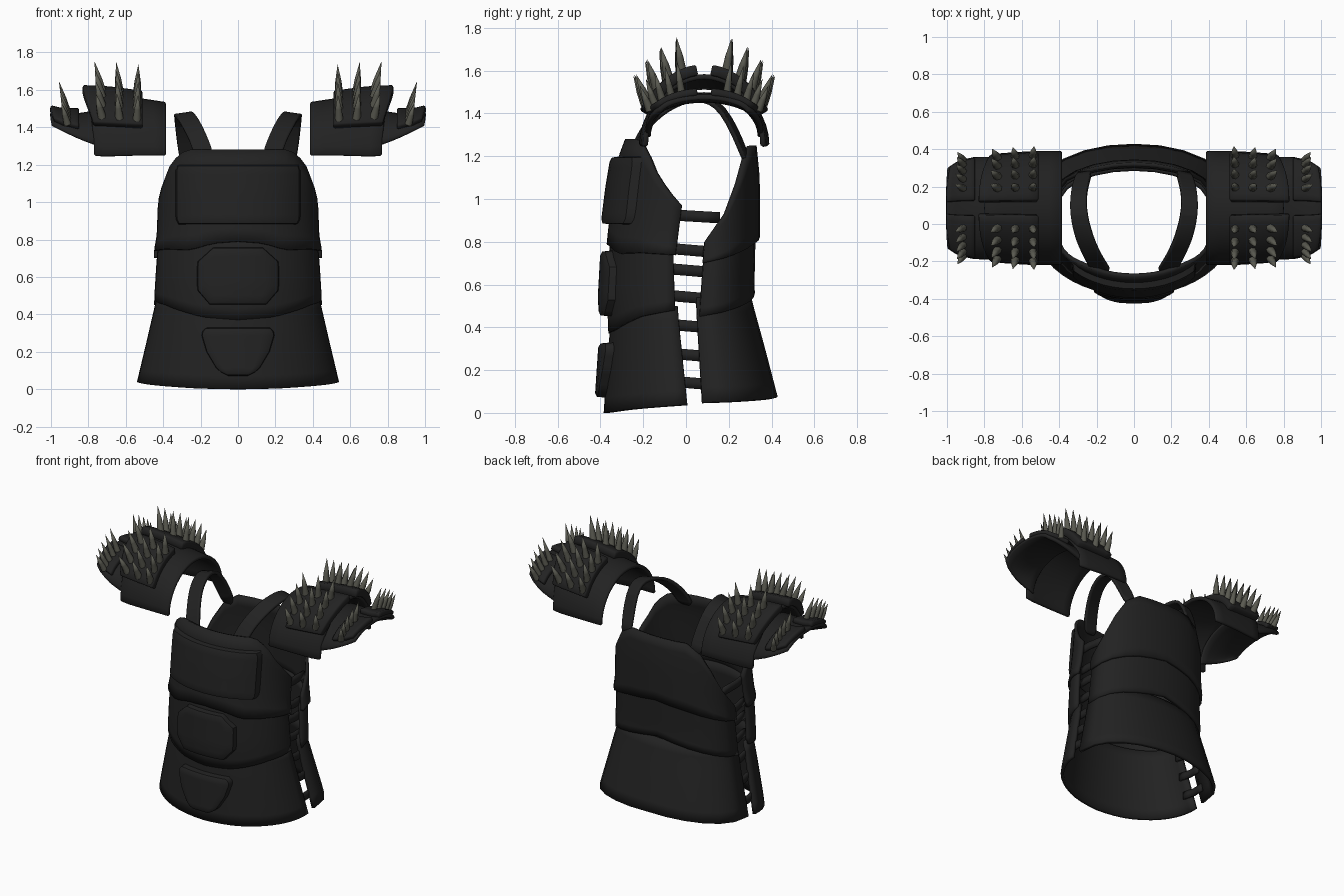
import bpy, bmesh, math
from mathutils import Vector, Matrix

if "Cube" in bpy.data.objects:
    bpy.data.objects.remove(bpy.data.objects["Cube"])


def material(name, rgb):
    m = bpy.data.materials.new(name)
    m.diffuse_color = (*rgb, 1)
    m.use_nodes = True
    m.node_tree.nodes["Principled BSDF"].inputs["Base Color"].default_value = m.diffuse_color
    return m


BLACK = material("black_fabric", (0.016, 0.016, 0.016))
BONE = material("grey_spike", (0.10, 0.10, 0.08))


def lerp(table, t):
    """Piecewise-linear lookup in a list of (key, value)."""
    if t <= table[0][0]:
        return table[0][1]
    for (a, va), (b, vb) in zip(table, table[1:]):
        if t <= b:
            return va + (vb - va) * (t - a) / (b - a)
    return table[-1][1]


def finish(bm, name, mat, angle=35):
    me = bpy.data.meshes.new(name)
    bm.to_mesh(me)
    bm.free()
    ob = bpy.data.objects.new(name, me)
    bpy.context.collection.objects.link(ob)
    me.materials.append(mat)
    bpy.ops.object.select_all(action='DESELECT')
    ob.select_set(True)
    bpy.context.view_layer.objects.active = ob
    bpy.ops.object.shade_smooth_by_angle(angle=math.radians(angle))
    return ob


def sheet(name, rows, thick, core, subdiv=0):
    """Grid of points made into a plate that grows inward, toward core(point)."""
    bm = bmesh.new()
    vs = [[bm.verts.new(p) for p in r] for r in rows]
    for r0, r1 in zip(vs, vs[1:]):
        for i in range(len(r0) - 1):
            bm.faces.new((r0[i], r0[i + 1], r1[i + 1], r1[i]))
    bm.normal_update()
    side = sum(f.normal.dot(f.calc_center_median() - core(f.calc_center_median())) * f.calc_area()
               for f in bm.faces)
    if side < 0:
        bmesh.ops.reverse_faces(bm, faces=bm.faces[:])
    ob = finish(bm, name, BLACK)
    if subdiv:
        ob.modifiers.new("smooth", 'SUBSURF').levels = subdiv
    if thick:
        s = ob.modifiers.new("thickness", 'SOLIDIFY')
        s.thickness, s.offset = thick, -1
    return ob


body_core = lambda p: Vector((0, 0.03, p.z))


def panel(name, bottom, top, width, depth, edge, cols=24, power=0.95, rows=7):
    """Torso layer: half-ellipse section; bottom/top depend on the angle off centre."""
    grid = []
    for j in range(rows + 1):
        row = []
        for i in range(cols + 1):
            a = -90 + 180 * i / cols
            z0, z1 = lerp(bottom, abs(a)), lerp(top, abs(a))
            z = z0 + (z1 - z0) * j / rows
            e = lerp(edge, z)
            c = max(0, math.cos(math.radians(a))) ** power
            row.append((lerp(width, z) * math.sin(math.radians(a)), e + (lerp(depth, z) - e) * c, z))
        grid.append(row)
    return sheet(name, grid, 0.022, body_core)


# Front torso: skirt, belly and chest layers
skirt_w = [(0.04, 0.54), (0.25, 0.49), (0.48, 0.437), (0.55, 0.425)]
skirt_d = [(0, -0.385), (0.3, -0.365), (0.55, -0.335)]
belly_w = [(0.4, 0.45), (0.5, 0.447), (0.65, 0.438), (0.82, 0.425)]
belly_d = [(0.37, -0.363), (0.55, -0.37), (0.82, -0.355)]
chest_w = [(0.75, 0.448), (0.82, 0.435), (1.0, 0.428), (1.28, 0.42)]
chest_d = [(0.75, -0.375), (0.85, -0.365), (1.05, -0.34), (1.2, -0.315), (1.28, -0.285)]
panel("front_skirt", [(0, 0.0), (25, 0.005), (90, 0.04)], [(0, 0.5), (90, 0.5)],
      skirt_w, skirt_d, [(0.04, 0.005), (0.48, -0.04)])
panel("front_belly", [(0, 0.37), (25, 0.385), (60, 0.45), (90, 0.48)], [(0, 0.82), (90, 0.8)],
      belly_w, belly_d, [(0.4, -0.05), (0.72, -0.06)])
panel("front_chest", [(0, 0.79), (18, 0.78), (35, 0.745), (60, 0.75), (90, 0.74)],
      [(0, 1.28), (42, 1.28), (58, 1.21), (68, 1.12), (90, 0.97)],
      chest_w, chest_d, [(0.74, -0.05), (0.97, -0.02)])

# Back torso: skirt, waist and upper layers
panel("back_skirt", [(0, 0.075), (90, 0.05)], [(0, 0.54), (90, 0.54)],
      skirt_w, [(0.07, 0.43), (0.3, 0.37), (0.5, 0.315), (0.54, 0.305)], [(0, 0.08), (0.5, 0.05)], 12, 0.75)
panel("back_waist", [(0, 0.56), (30, 0.52), (90, 0.45)], [(0, 0.84), (30, 0.82), (90, 0.74)],
      belly_w, [(0.5, 0.325), (0.6, 0.32), (0.82, 0.325)], [(0.4, 0.06), (0.8, 0.09)], 12, 0.75)
panel("back_upper", [(0, 0.82), (30, 0.79), (90, 0.7)],
      [(0, 1.25), (38, 1.25), (60, 1.07), (75, 0.93), (90, 0.8)],
      chest_w, [(0.75, 0.345), (1.1, 0.345), (1.25, 0.33)], [(0.7, 0.08), (0.95, 0.1)], 12, 0.75)


# Raised pads on the front, each following the layer below it
def pad(name, outline, width, depth, raise_by, edge=-0.04):
    z0, z1 = outline[0][0], outline[-1][0]
    steps = [-1, -0.96] + [k / 6 for k in range(-5, 6)] + [0.96, 1]
    grid = []
    for v in steps:
        z = (z0 + z1) / 2 + (z1 - z0) / 2 * v
        row = []
        for u in steps:
            x = lerp(outline, z) * u
            r = -0.015 if max(abs(u), abs(v)) == 1 else raise_by * (0.8 if max(abs(u), abs(v)) > 0.9 else 1)
            q = math.sqrt(max(0.0, 1 - (x / lerp(width, z)) ** 2)) ** 0.95
            y = edge + (lerp(depth, z) - edge) * q
            out = Vector((x * 0.5, y, 0)).normalized() * r
            row.append((x + (out.x if r > 0 else 0) * 0.3, y + out.y, z))
        grid.append(row)
    sheet(name, grid, 0, body_core)


pad("chest_pad", [(0.88, 0.32), (0.91, 0.335), (1.17, 0.335), (1.2, 0.325)], chest_w, chest_d, 0.038)
pad("belly_pad", [(0.45, 0.15), (0.53, 0.22), (0.68, 0.22), (0.76, 0.13)], belly_w, belly_d, 0.042)
pad("groin_pad", [(0.07, 0.05), (0.1, 0.11), (0.2, 0.17), (0.3, 0.2), (0.33, 0.17)], skirt_w, skirt_d, 0.046)

# Side straps joining the front and back
for s in (-1, 1):
    for k, z in enumerate((0.14, 0.27, 0.405, 0.54, 0.665, 0.76, 0.92)):
        w = lerp(skirt_w[:3] + [(1.0, 0.425)], z) - 0.012
        back = 0.16 if z > 0.9 else 0.12
        grid = [[(s * (w - 0.012 * abs(t)), 0.025 + (back - 0.025) * t, z + dz - 0.008 * t)
                 for t in (-1, -0.5, 0, 0.5, 1)] for dz in (-0.026, 0.026)]
        sheet(f"side_strap_{'left' if s < 0 else 'right'}_{k}", grid, 0.015, body_core)

# Shoulder straps
strap_inner = [(.12, -.265, 1.22), (.15, -.225, 1.32), (.21, -.12, 1.45), (.255, .05, 1.5),
               (.26, .19, 1.46), (.22, .3, 1.2)]
strap_outer = [(.23, -.255, 1.22), (.25, -.21, 1.32), (.31, -.10, 1.43), (.345, .05, 1.49),
               (.34, .18, 1.44), (.31, .285, 1.17)]
for s in (-1, 1):
    grid = [[(s * x, y, z) for x, y, z in e] for e in
            (strap_inner, [tuple((Vector(a) + Vector(b)) / 2) for a, b in zip(strap_inner, strap_outer)], strap_outer)]
    sheet("shoulder_strap", grid, 0.02, lambda p: Vector((p.x, 0.03, 1.1)), 2)


# Shoulder guards: arched shells, with stations of (x, top z, bottom z, half depth)
YC = 0.085
INNER = [(0.385, 1.535, 1.25, 0.305), (0.55, 1.56, 1.25, 0.305), (0.7, 1.58, 1.245, 0.295), (0.83, 1.585, 1.25, 0.28)]
OUTER = [(0.72, 1.5, 1.29, 0.275), (0.85, 1.475, 1.34, 0.275), (0.94, 1.475, 1.38, 0.255), (1.0, 1.49, 1.41, 0.215)]


def arch(st, x, phi, lift=0.0):
    top, bot, ry = (lerp([(r[0], r[i]) for r in st], x) for i in (1, 2, 3))
    p = math.radians(phi)
    return Vector((x, YC + (ry + lift * 0.8) * math.sin(p), bot + (top - bot + lift) * math.cos(p)))


guard_core = lambda p: Vector((p.x, YC, 1.2))


def guard(name, s, st, x0, x1, p0, p1, lift, thick, trim=0.0, cols=20):
    grid = []
    for j in range(7):
        row = []
        for i in range(cols + 1):
            phi = p0 + (p1 - p0) * i / cols
            end = x1 - trim * abs(math.sin(math.radians(phi))) ** 3
            q = arch(st, x0 + (end - x0) * j / 6, phi, lift)
            row.append((s * q.x, q.y, q.z))
        grid.append(row)
    ob = sheet(name, grid, thick, guard_core)
    b = ob.modifiers.new("edge", 'BEVEL')
    b.width, b.limit_method, b.angle_limit = 0.007, 'ANGLE', math.radians(50)


def spike(bm, base, direction, length, r=0.024):
    d = direction.normalized()
    rot = d.to_track_quat('Z', 'Y').to_matrix().to_4x4()
    for lo, hi, ra, rb in ((-0.1, 0.4, 0.85, 1.0), (0.4, 1.0, 0.8, 0.0)):
        ra, rb = (r, r * 0.72) if lo < 0 else (r * 0.72, 0)
        m = Matrix.Translation(base + d * length * (lo + hi) / 2) @ rot
        bmesh.ops.create_cone(bm, cap_ends=True, segments=7, radius1=ra, radius2=rb,
                              depth=length * (hi - lo), matrix=m)


for s in (-1, 1):
    tag = "left" if s < 0 else "right"
    guard("shoulder_shell_" + tag, s, INNER, 0.385, 0.80, -90, 90, 0, 0.025, 0.03)
    guard("outer_shoulder_shell_" + tag, s, OUTER, 0.72, 1.0, -90, 90, 0, 0.025)
    bm = bmesh.new()
    for f in (-1, 1):
        where = tag + ("_front" if f < 0 else "_back")
        guard("shoulder_plate_" + where, s, INNER, 0.51, 0.83, f * 7, f * 62, 0.045, 0.05, 0.08, 8)
        guard("outer_plate_" + where, s, OUTER, 0.85, 1.0, f * 8, f * 66, 0.03, 0.035, 0.02, 8)
        # Three rows on the main plate
        for x in (0.54, 0.635, 0.73):
            for phi in (19, 31, 43, 55):
                b = arch(INNER, x, f * phi, 0.045)
                spike(bm, Vector((s * b.x, b.y, b.z)), Vector((s * (x - 0.62) * 1.6 + s * 0.08, f * phi / 130, 1)),
                      0.155 - 0.0006 * (phi - 19))
        # One row on the outer plate
        for phi in (22, 33, 44, 55, 65):
            b = arch(OUTER, 0.915, f * phi, 0.03)
            spike(bm, Vector((s * b.x, b.y, b.z)), Vector((s * 0.28, f * phi / 160, 1)), 0.16 - 0.001 * (phi - 22), 0.021)
    finish(bm, "spikes_" + tag, BONE, 60)
